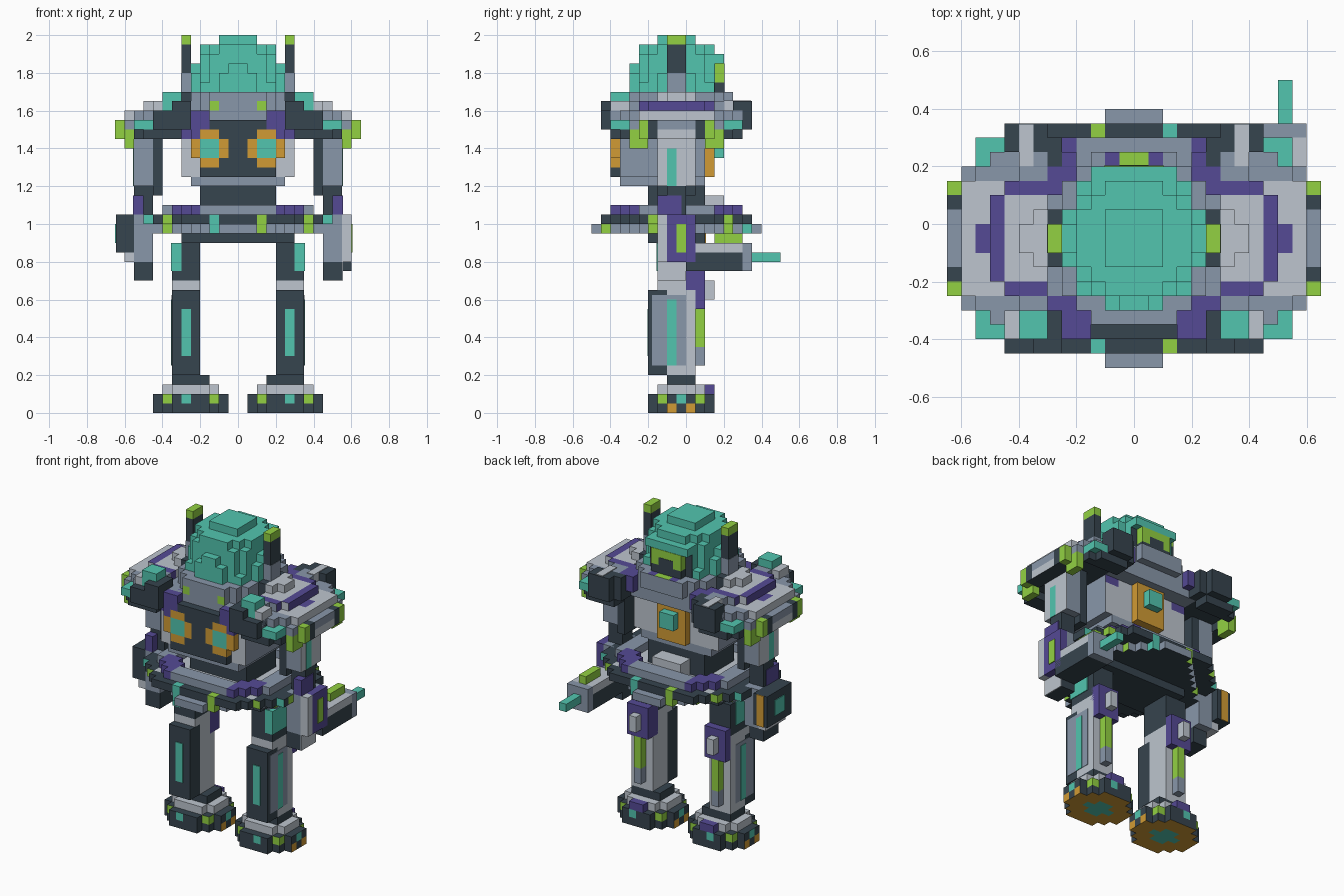
import bpy
import bmesh
from mathutils import Vector

U = 0.05  # size of one building block

cube = bpy.data.objects.get("Cube")
if cube:
    bpy.data.objects.remove(cube, do_unlink=True)

PALETTE = {
    "teal": (.085, .56, .43), "light": (.51, .56, .62), "grey": (.25, .31, .40),
    "dark": (.037, .058, .077), "purple": (.09, .068, .30),
    "green": (.29, .64, .055), "orange": (.64, .33, .035),
}
NAMES = list(PALETTE)
MATERIALS = []
for label, rgb in PALETTE.items():
    mat = bpy.data.materials.new(label)
    mat.use_nodes = True
    mat.diffuse_color = (*rgb, 1)
    mat.node_tree.nodes["Principled BSDF"].inputs["Base Color"].default_value = (*rgb, 1)
    MATERIALS.append(mat)

SIDES = [Vector(v) for v in ((1, 0, 0), (-1, 0, 0), (0, 1, 0), (0, -1, 0), (0, 0, 1), (0, 0, -1))]


def finish(name, bm):
    bmesh.ops.recalc_face_normals(bm, faces=bm.faces)
    mesh = bpy.data.meshes.new(name)
    bm.to_mesh(mesh)
    bm.free()
    for mat in MATERIALS:
        mesh.materials.append(mat)
    bpy.context.collection.objects.link(bpy.data.objects.new(name, mesh))


def box(name, colour, xs, ys, zs, side=1):
    """Plain block given by its ranges in block units; side mirrors it in x."""
    bm = bmesh.new()
    bmesh.ops.create_cube(bm, size=1)
    for v in bm.verts:
        v.co = Vector([(r[0] if c < 0 else r[1]) * U for c, r in zip(v.co, (xs, ys, zs))])
        v.co.x *= side
    for f in bm.faces:
        f.material_index = NAMES.index(colour)
    finish(name, bm)


def blocks(name, xs, ys, zs, inside, paint, side=1):
    """Stepped solid: keeps the cells passing inside() and paints outer faces."""
    cells = {(x, y, z) for x in range(*xs) for y in range(*ys) for z in range(*zs)
             if inside(x + .5, y + .5, z)}
    bm = bmesh.new()
    for cell in cells:
        mid = Vector(cell) + Vector((.5, .5, .5))
        for n in SIDES:
            if tuple(int(a + b) for a, b in zip(cell, n)) in cells:
                continue
            a = Vector((n.y, n.z, n.x)) / 2
            b = n.cross(a)
            ring = [mid + n / 2 + p for p in (a + b, b - a, -a - b, a - b)]
            face = bm.faces.new([bm.verts.new((p.x * side * U, p.y * U, p.z * U)) for p in ring])
            face.material_index = NAMES.index(paint(mid.x, mid.y, cell[2], n))
    bmesh.ops.remove_doubles(bm, verts=bm.verts, dist=U / 50)
    finish(name, bm)


# Feet with orange soles and coloured studs
def foot_shape(x, y, z):
    dx, dy = abs(x - 5), abs(y + .5)
    if z < 2:
        return dx + dy <= 4.6
    return dx < 3 and -3 < y < 2 and dx + dy <= 4.1


def foot_paint(x, y, z, n):
    dx, dy = abs(x - 5), abs(y + .5)
    if z == 2:
        return "light"
    if n.z < 0:
        return "teal" if dx + dy < 2 else "orange"
    if z == 1 and n.y:
        return "green" if 2 < dx < 3 else "teal" if 5 < x < 6 else "dark"
    if z == 1 and n.x:
        return "teal" if dy == 0 else "green" if dy == 2 else "dark"
    return "orange" if n.x and dy == 1 else "dark"


# Stepped shoulder guards, hollow underneath
REACH = dict(zip(range(29, 34), (13, 13, 12, 10, 8)))
DEPTH = dict(zip(range(29, 34), (7, 7, 7, 6, 4)))


def guard_shape(x, y, z):
    dy = abs(y + 1)
    hollow = z == 29 and x < 11 and dy < 5
    return x < REACH[z] and dy < DEPTH[z] and x + dy <= REACH[z] + DEPTH[z] - 3.4 and not hollow


def guard_paint(x, y, z, n):
    dy = abs(y + 1)
    if z < 31 and x > 11 and dy > 3 and (z == 29 or x > 12):
        return "green"
    if z > 31:
        rim = dy < 3 if x > 9 else 3 < dy < 4
        return "purple" if rim and not n.y else "light" if dy < 3 else "grey"
    if z == 31:
        return "purple" if x < 11 and dy < 1 and n.z > 0 else "grey" if dy > 4 else "light"
    if n.z < 0:
        return "dark"
    if z == 30:
        return "teal" if dy > 4.6 and x > 9 else "dark" if x > 12 and dy > 2 else "grey"
    return "light" if n.x and x > 12 and dy < 2 else "dark"


for side, tag in ((1, "left_"), (-1, "right_")):
    def part(name, colour, xs, ys, zs):
        box(tag + name, colour, xs, ys, zs, side)

    blocks(tag + "foot", (1, 9), (-4, 3), (0, 3), foot_shape, foot_paint, side)
    part("heel", "purple", (4, 6), (2, 3), (2, 3))
    part("ankle", "dark", (3, 7), (-2, 1), (3, 4))

    # Legs
    part("shin_guard", "dark", (4, 7), (-4, -2), (4, 13))
    part("shin_stripe", "teal", (5, 6), (-4.1, -4), (6, 11))
    part("shin", "light", (4, 7), (-2, 1), (4, 13))
    part("shin_side_panel", "grey", (7, 7.05), (-3.6, 0), (5, 12.5))
    part("shin_side_stripe", "teal", (7, 7.1), (-2, -1), (5, 12))
    part("calf_strip", "green", (5, 6), (1, 2), (7, 11))
    part("calf_base", "grey", (5, 6), (1, 2), (5, 7))
    part("knee_block", "purple", (4, 7), (0, 2), (11, 15))
    part("knee_knob", "light", (5, 6), (2, 3), (12, 14))
    part("knee_band", "light", (4, 7), (-3, 1), (13, 14))
    part("thigh", "dark", (4, 7), (-3, 1), (14, 18))
    part("thigh_panel", "teal", (6, 7.1), (-3.1, 0), (15, 18))

    # Shoulder guards
    blocks(tag + "shoulder_guard", (6, 13), (-8, 6), (29, 34), guard_shape, guard_paint, side)
    part("guard_front_block", "dark", (6, 9), (-9, -7), (30, 32))
    part("guard_front_hinge", "dark", (5, 7), (-9, -6), (30, 33))
    part("guard_back_block", "dark", (6, 9), (5, 7), (30, 33))
    part("guard_back_hinge", "dark", (5, 6), (4, 6), (30, 33))
    part("guard_front_cap", "teal", (6, 8), (-8, -6), (32, 34))
    part("guard_front_cap_end", "light", (8, 9), (-8, -6), (31, 33))
    part("guard_back_cap", "light", (7, 8), (4, 6.9), (31, 33.1))
    part("guard_back_corner", "teal", (9, 11), (4, 6), (30, 31))
    part("guard_front_corner", "teal", (9, 11), (-8, -6), (30, 31))
    part("guard_front_stud", "green", (11, 12), (-6, -4), (28, 29))
    part("guard_back_stud", "green", (11, 12), (2, 4), (28, 29))

    # Chest straps
    part("chest_corner", "purple", (3, 6), (-8, -5), (30, 32))
    part("chest_corner_tip", "purple", (4, 5), (-8, -7), (29, 30))
    part("back_strap", "purple", (4, 6), (2, 5), (31, 33))

    # Upper arms
    part("upper_arm", "grey", (9, 11), (-3, 1), (24, 30))
    part("upper_arm_panel", "light", (11, 11.05), (-3, 1), (24, 29))
    part("upper_arm_stripe", "teal", (11, 11.1), (-2, -1), (24, 28))
    part("inner_arm", "dark", (8, 9), (-3, 1), (23, 30))
    part("elbow", "dark", (9, 11), (-2, 0), (21, 24))
    part("elbow_cap", "purple", (10, 11.1), (-3, -.5), (21, 23))
    part("forearm", "grey", (9, 11), (-3, 1), (16, 21))
    part("hand", "dark", (9, 11), (-3, 0), (14, 16))

    # Side antennas
    part("ear_mount", "dark", (5, 6), (-3, 1), (32, 34))
    part("ear_base", "grey", (5, 6.05), (-2, 0), (33, 36))
    part("antenna", "dark", (5, 6), (-2, 0), (36, 39))
    part("antenna_tip", "green", (5, 6), (-2, 0), (39, 40))

# Left forearm shell and rear-facing barrel
box("left_forearm_plate", "light", (11, 12), (-3, -2), (16, 21))
box("left_forearm_shell", "purple", (11, 12), (-2, 1), (16, 21))
box("left_forearm_light", "green", (12, 12.1), (-1, 0), (17, 20))
box("left_hand_plate", "light", (11, 11.1), (-3, 0), (14, 16))
box("barrel_base", "dark", (9, 12), (0, 6), (15, 17))
box("barrel_top", "light", (9, 12), (1, 6), (17, 18))
box("barrel_end", "grey", (9, 12), (6, 7), (15, 18))
box("barrel_tip", "teal", (10, 11), (7, 10), (16, 17))
box("barrel_sight", "green", (10, 11), (3, 6), (18, 19))

# Right forearm side shield
box("right_shield_foot", "light", (11, 12), (-3, 1), (16, 17), -1)
box("right_shield", "dark", (11, 12.9), (-3, 2), (17, 21), -1)
box("right_shield_panel", "teal", (12.9, 13), (-1.5, .5), (18, 20), -1)
box("right_shield_band", "orange", (11.5, 12.5), (2, 2.1), (17, 21), -1)

# Hip skirt in tiers: half width, half depth and corner cut
SKIRT = {18: (6, 3, 9), 19: (9, 9, 10.5), 20: (10, 8, 13), 21: (8, 7, 11)}


def skirt_shape(x, y, z):
    dx, dy = abs(x), abs(y + 1)
    w, d, cut = SKIRT[z]
    hollow = z == 21 and dx < 6 and dy < 5 and dx + dy < 9
    return dx < w and dy < d and dx + dy <= cut and not hollow


def skirt_paint(x, y, z, n):
    dx, dy = abs(x), abs(y + 1)
    if z == 18 or n.z < 0:
        return "dark"
    if z == 21:
        return "purple" if 4 < dx < 7 and dy > 3 else "grey"
    if dy > 7 and 2 < dx < 3:
        return "green" if x * (y + 1) < 0 else "teal"
    if n.z:
        return "light" if dy < 6 and dx < 7 else "dark" if z == 20 else "grey"
    if (n.y and 7 < dx < 8) or (n.x and (-4 < y < -3 or 4 < y < 5)):
        return "green"
    if n.y and dx > 9:
        return "teal"
    return "dark" if z == 20 else "grey"


blocks("hip_skirt", (-10, 10), (-10, 8), (18, 22), skirt_shape, skirt_paint)
box("waist", "dark", (-4, 4), (-4, 2), (21, 24))
box("back_pack", "light", (-2, 2), (2, 4), (21, 23))


# Torso
def torso_paint(x, y, z, n):
    if z == 24 or (z > 30 and abs(x) < 3):
        return "grey"
    if n.y:
        return "purple" if z > 28 and abs(x) > 4 else "light"
    return "grey"


blocks("torso", (-6, 6), (-7, 2), (24, 32), lambda x, y, z: z > 24 or abs(x) < 5, torso_paint)
box("shoulder_beam", "grey", (-6, 6), (-6, 4), (30, 32))


# Front panel with two round eyes
def eye_distance(x, z):
    return abs(abs(x) - 3) + abs(z + .5 - 28)


def panel_paint(x, y, z, n):
    d = eye_distance(x, z)
    return "teal" if d <= 1 else "orange" if d < 3 else "dark"


blocks("face_panel", (-5, 5), (-8, -7), (25, 31),
       lambda x, y, z: abs(x) < 4 or eye_distance(x, z) < 3, panel_paint)
box("core_plate", "orange", (-2, 2), (2, 3), (25, 30))
box("core_gem", "teal", (-1, 1), (3, 4), (27, 29))


# Collar with small lights
def collar_paint(x, y, z, n):
    if y > 4 and abs(x) < 2 and n.z > 0:
        return "green" if abs(x) < 1 else "purple"
    return "green" if n.y < 0 and 2 < abs(x) < 3 and z == 32 else "grey"


blocks("collar", (-5, 5), (-7, 5), (32, 34),
       lambda x, y, z: abs(x) + abs(y + 1) < 8.6, collar_paint)

# Domed head with a rear visor
RADIUS = dict(zip(range(34, 40), (5, 4.8, 4.6, 4.4, 3.9, 2.2)))
blocks("head_dome", (-5, 5), (-6, 4), (34, 40),
       lambda x, y, z: Vector((x, y + 1)).length <= RADIUS[z], lambda x, y, z, n: "teal")
box("visor_hood", "teal", (-3, 3), (2, 4), (37, 38))
box("visor_frame", "dark", (-3, 3), (2, 3.05), (34, 37))
box("visor_base", "dark", (-2.1, 2.1), (3, 4.05), (34, 35))
box("visor", "green", (-2.1, 2.1), (3, 4.05), (35, 37))
box("visor_slot", "dark", (-1, 1), (4.05, 4.1), (34, 36))
